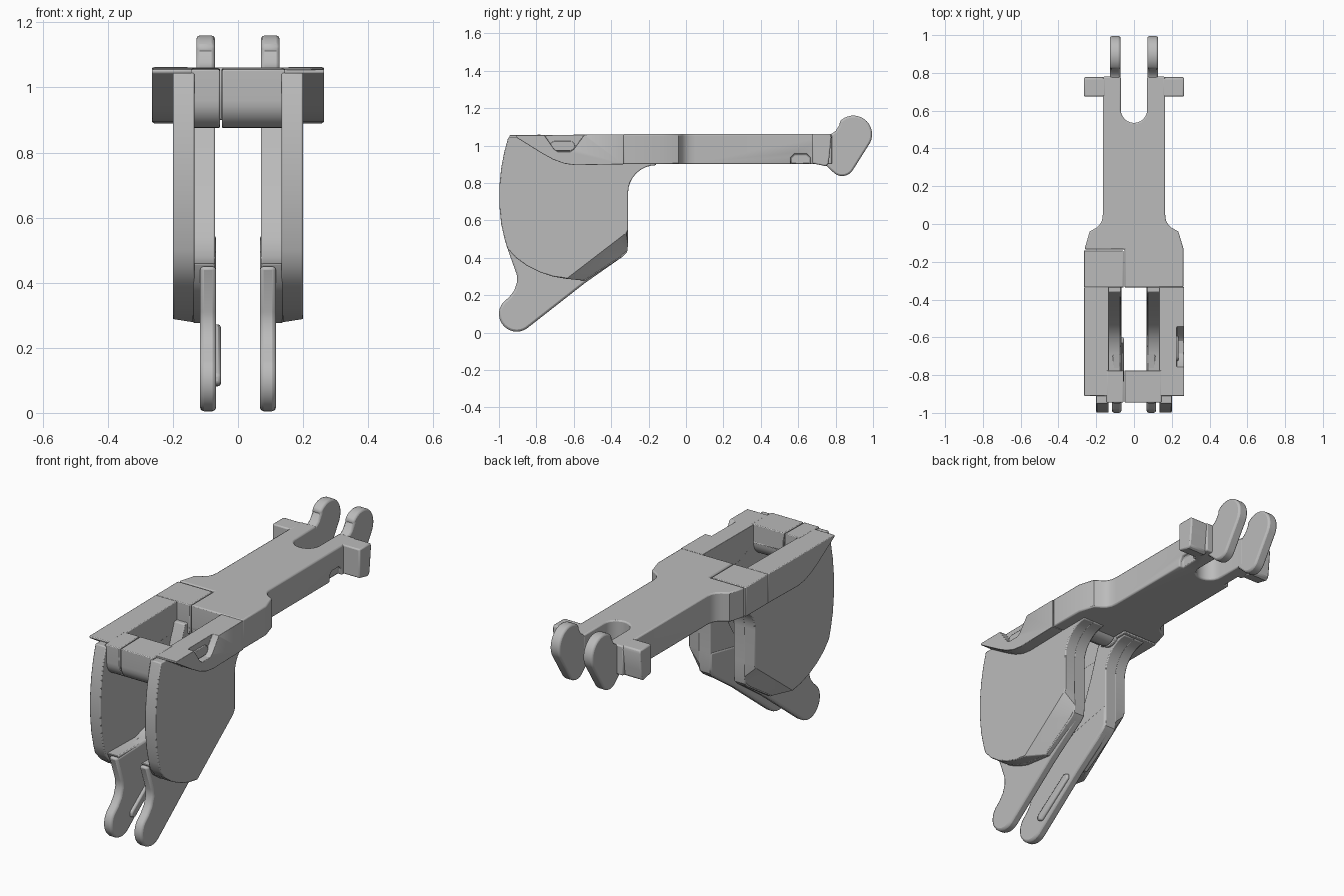
import bpy, bmesh, math
from mathutils import Vector

cube = bpy.data.objects.get("Cube")
if cube:
    bpy.data.objects.remove(cube, do_unlink=True)

grey = bpy.data.materials.new("plain grey")
grey.use_nodes = True
grey.diffuse_color = (0.5, 0.5, 0.5, 1)
grey.node_tree.nodes["Principled BSDF"].inputs["Base Color"].default_value = (0.5, 0.5, 0.5, 1)


def loft(name, ring_a, ring_b, bevel=0.007):
    """Solid between two matching rings of 3D points."""
    bm = bmesh.new()
    a = [bm.verts.new(p) for p in ring_a]
    b = [bm.verts.new(p) for p in ring_b]
    bm.faces.new(a)
    bm.faces.new(b[::-1])
    for i in range(len(a)):
        j = (i + 1) % len(a)
        bm.faces.new((a[j], a[i], b[i], b[j]))
    bmesh.ops.recalc_face_normals(bm, faces=bm.faces)
    mesh = bpy.data.meshes.new(name)
    bm.to_mesh(mesh)
    bm.free()
    mesh.materials.append(grey)
    obj = bpy.data.objects.new(name, mesh)
    bpy.context.collection.objects.link(obj)
    bpy.ops.object.select_all(action='DESELECT')
    obj.select_set(True)
    bpy.context.view_layer.objects.active = obj
    bpy.ops.object.shade_smooth_by_angle(angle=math.radians(32))
    if bevel:
        mod = obj.modifiers.new("soft edges", 'BEVEL')
        mod.width = bevel
        mod.segments = 2
        mod.limit_method = 'ANGLE'
        mod.angle_limit = math.radians(50)
    return obj


def side_part(name, x0, x1, outline, outer=None, bevel=0.007):
    """Extrude a (y, z) outline along x; outer may differ for a chamfer."""
    return loft(name, [(x0, y, z) for y, z in outline],
                [(x1, y, z) for y, z in (outer or outline)], bevel)


def plan_part(name, z0, z1, outline, bevel=0.007):
    """Extrude an (x, y) outline along z."""
    return loft(name, [(x, y, z0) for x, y in outline],
                [(x, y, z1) for x, y in outline], bevel)


def arc(cy, cz, r, start, end, n=10):
    return [(cy + r * math.cos(math.radians(start + (end - start) * i / n)),
             cz + r * math.sin(math.radians(start + (end - start) * i / n)))
            for i in range(n + 1)]


def cut(obj, cutter):
    mod = obj.modifiers.new("pocket", 'BOOLEAN')
    mod.operation = 'DIFFERENCE'
    mod.solver = 'EXACT'
    mod.object = cutter
    cutter.hide_render = True
    cutter.hide_set(True)
    cutter.display_type = 'WIRE'
    # cut before the bevel
    obj.modifiers.move(len(obj.modifiers) - 1, 0)


TOP, BOTTOM = 1.06, 0.9

# Beam with a round-ended slot, stepping out to the wide front block
slot = [(x, y) for x, y in arc(0, 0.605, 0.07, 0, -180, 12)]
shoulder = [(0.165, 0.05), (0.169, 0.02), (0.182, -0.005), (0.2, -0.02),
            (0.235, -0.04), (0.262, -0.13)]
right_edge = [(0.262, -0.335), (-0.05, -0.335), (-0.05, -0.134), (-0.262, -0.134)]
beam = plan_part("beam", BOTTOM, TOP + 0.002,
                 [(0.07, 0.78)] + slot + [(-0.07, 0.78), (-0.165, 0.78)]
                 + [(-x, y) for x, y in shoulder[:-1]]
                 + right_edge[::-1] + shoulder[::-1] + [(0.165, 0.78)])

# Separate corner block beside the seam
plan_part("corner_block", BOTTOM, TOP,
          [(-0.056, -0.335), (-0.265, -0.335), (-0.265, -0.14), (-0.056, -0.14)], 0.004)

# Side rails with pointed front wings
wing = [(-0.91, 1.045), (-0.91, 1.055), (-0.334, TOP), (-0.334, BOTTOM), (-0.59, 0.895),
        (-0.65, 0.903), (-0.71, 0.925), (-0.77, 0.958)]
rails = {}
for s, label in ((1, "left"), (-1, "right")):
    rails[s] = side_part(label + "_rail", s * 0.133, s * 0.265, wing, bevel=0.004)

# Pocket with an oval socket in the left rail
pocket = side_part("pocket_cutter", 0.226, 0.3,
                   [(-0.785, 1.1), (-0.75, 1.045), (-0.705, 0.98), (-0.685, 0.967),
                    (-0.62, 0.967), (-0.6, 0.98), (-0.545, 1.055), (-0.53, 1.1)], bevel=0)
cut(rails[1], pocket)
socket = side_part("pocket_pad", 0.2, 0.235,
                   arc(-0.7, 0.998, 0.026, 90, 270, 8) + arc(-0.62, 0.998, 0.026, -90, 90, 8),
                   bevel=0.003)

# Cross bars, each split at the seam
front_bar = [(-0.945, TOP - 0.005), (-0.775, TOP - 0.002), (-0.775, 0.96)] \
    + arc(-0.86, 0.96, 0.085, 0, -180, 14)
rear_bar = [(-0.335, TOP), (-0.2, TOP), (-0.2, 0.95)] + arc(-0.267, 0.945, 0.07, 0, -180, 12)
for name, shape in (("front_cross_bar", front_bar), ("rear_cross_bar", rear_bar)):
    side_part(name + "_long", -0.049, 0.145, shape, bevel=0.004)
    side_part(name + "_short", -0.145, -0.056, shape, bevel=0.004)

# Tail: end tabs, hooked lugs and small notches
lug = [(0.73, 0.91), (0.73, 1.055), (0.775, 1.06), (0.8, 1.078), (0.822, 1.112)] \
    + arc(0.895, 1.06, 0.1, 138, -28, 16) + arc(0.835, 0.905, 0.068, -28, -125, 8)
tab = [(0.675, 0.905), (0.675, 1.063), (0.772, 1.063), (0.777, 1.045),
       (0.768, 0.95), (0.762, 0.9), (0.745, 0.89)]
for s, label in ((1, "left"), (-1, "right")):
    side_part(label + "_tail_lug", s * 0.071, s * 0.128, lug, bevel=0.01)
    side_part(label + "_end_tab", s * 0.15, s * 0.265, tab)
    notch = side_part(label + "_notch_cutter", s * 0.14, s * 0.2,
                      [(0.56, 0.88), (0.56, 0.935), (0.58, 0.955),
                       (0.645, 0.955), (0.665, 0.935), (0.665, 0.88)], bevel=0)
    cut(beam, notch)

# Cheeks: curved front, filleted back, chamfered lower corner
front = arc(-0.2, 0.71, 0.8, 155, 199, 1)
front = [(-0.95, 1.045), (-0.972, 0.965), (-0.988, 0.88), (-0.998, 0.78), (-0.998, 0.68),
         (-0.988, 0.58), (-0.97, 0.5), (-0.955, 0.45), (-0.91, 0.4), (-0.85, 0.357),
         (-0.78, 0.322), (-0.71, 0.299)]
back = arc(-0.16, 0.745, 0.15, 180, 90, 8) + [(-0.15, 0.96)]
inner_low = [(-0.54, 0.277), (-0.34, 0.405), (-0.315, 0.43), (-0.31, 0.47), (-0.31, 0.55)]
outer_low = [(-0.64, 0.287), (-0.45, 0.433), (-0.36, 0.502), (-0.32, 0.533), (-0.31, 0.55)]
crown = [(-0.34, 1.045)]

# Legs with rounded toes, and webs joining them to the cheeks
toe = arc(-0.905, 0.1, 0.095, 140, 306, 14)
leg = [(-0.955, 0.45), (-0.905, 0.31), (-0.903, 0.27), (-0.918, 0.225), (-0.945, 0.19)] \
    + toe + [(-0.54, 0.265)] + inner_low[1:] + [(-0.56, 0.5), (-0.65, 0.46)]
web = [(-0.94, 0.46), (-0.91, 0.4), (-0.85, 0.357), (-0.78, 0.322), (-0.71, 0.299)] \
    + inner_low + back \
    + [(-0.36, 0.96), (-0.39, 0.88), (-0.43, 0.76), (-0.48, 0.64), (-0.54, 0.54),
       (-0.61, 0.48), (-0.7, 0.455)]
for s, label in ((1, "left"), (-1, "right")):
    side_part(label + "_cheek", s * 0.134, s * 0.2, front + inner_low + back + crown,
              front + outer_low + back + crown, bevel=0.005)
    side_part(label + "_web", s * 0.07, s * 0.14, web, bevel=0.005)
    side_part(label + "_leg", s * 0.067, s * 0.117, leg, bevel=0.012)

# Raised pad on the inside of the right leg
side_part("leg_pad", -0.053, -0.075,
          [(-0.84, 0.09), (-0.81, 0.08), (-0.6, 0.237), (-0.6, 0.265),
           (-0.63, 0.272), (-0.84, 0.118)], bevel=0.008)
